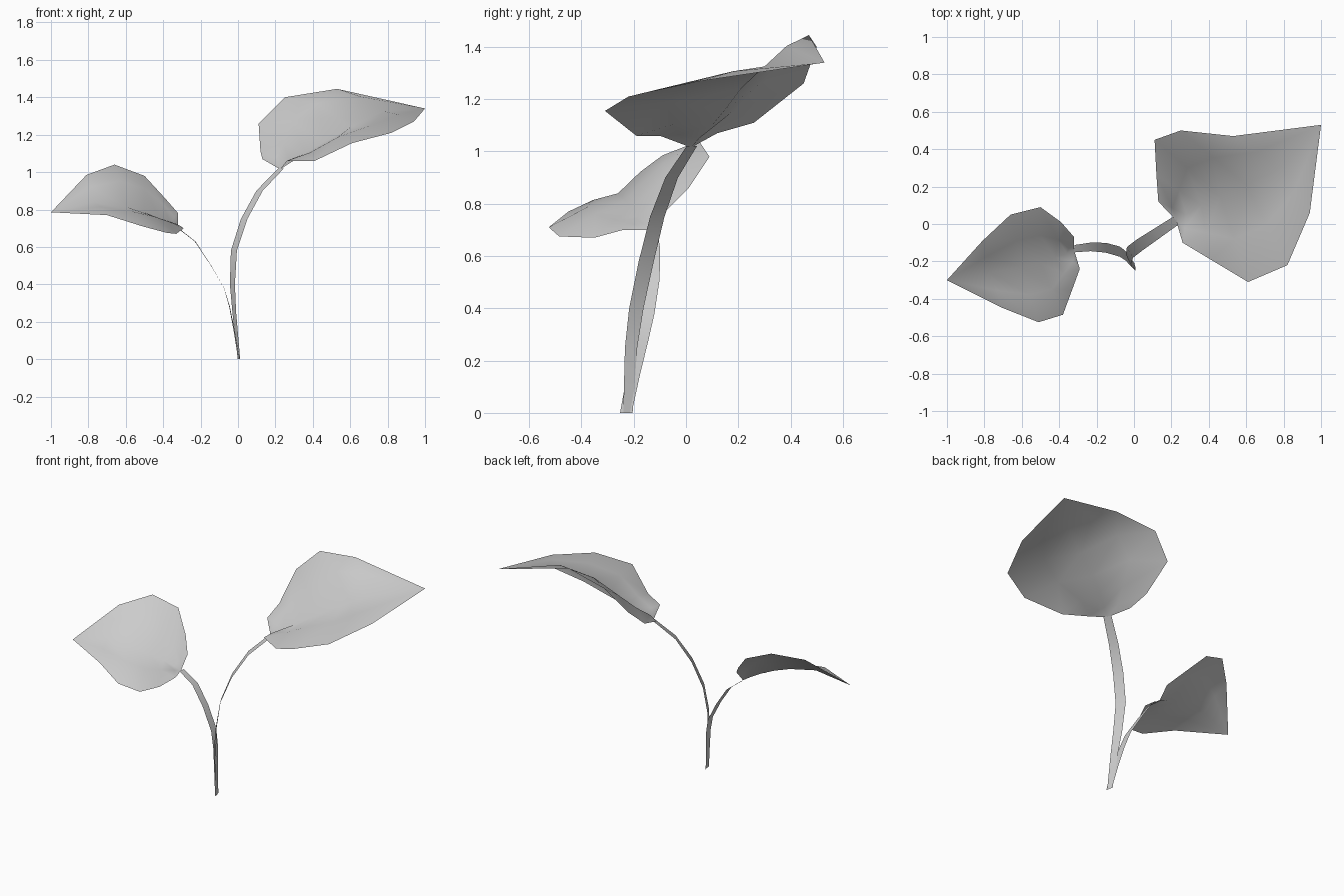
import bpy
import bmesh
import math
from mathutils import Vector

default_cube = bpy.data.objects.get("Cube")
if default_cube:
    bpy.data.objects.remove(default_cube, do_unlink=True)


def make_material(name, colour):
    material = bpy.data.materials.new(name)
    material.use_nodes = True
    material.diffuse_color = colour
    material.node_tree.nodes["Principled BSDF"].inputs["Base Color"].default_value = colour
    return material


plant_grey = make_material("plant grey", (0.6, 0.6, 0.6, 1))


def finish(name, bm):
    """Turn a bmesh into a smooth-shaded object."""
    mesh = bpy.data.meshes.new(name)
    bm.normal_update()
    bm.to_mesh(mesh)
    bm.free()
    mesh.materials.append(plant_grey)
    for polygon in mesh.polygons:
        polygon.use_smooth = True
    part = bpy.data.objects.new(name, mesh)
    bpy.context.collection.objects.link(part)
    return part


def make_leaf(name, base, tip, back_rim, midrib, front_rim, back_bulge, front_bulge):
    """Span a blade between a midrib and two rims, closed by a base and a tip."""
    bm = bmesh.new()
    base_vert, tip_vert = bm.verts.new(base), bm.verts.new(tip)

    def halfway(rim, bulge):
        between = []
        for i, (rib_point, rim_point) in enumerate(zip(midrib, rim)):
            point = Vector(rib_point).lerp(Vector(rim_point), 0.5)
            # the blade swells most in its middle and flattens at the base
            point.z += bulge * math.sin(math.pi * (i + 0.5) / len(rim))
            between.append(point)
        return between

    rows = [front_rim, halfway(front_rim, front_bulge), midrib,
            halfway(back_rim, back_bulge), back_rim]
    grid = [[bm.verts.new(point) for point in row] for row in rows]
    for near, far in zip(grid, grid[1:]):
        bm.faces.new((base_vert, near[0], far[0]))
        for i in range(len(near) - 1):
            bm.faces.new((near[i], near[i + 1], far[i + 1], far[i]))
        bm.faces.new((near[-1], tip_vert, far[-1]))
    bmesh.ops.recalc_face_normals(bm, faces=bm.faces)
    if sum(face.normal.z * face.calc_area() for face in bm.faces) < 0:
        bmesh.ops.reverse_faces(bm, faces=bm.faces)
    return finish(name, bm)


def make_stem(name, path, turns, widths, swell):
    """Sweep a flat ribbon along a path; its width turns away from the y axis."""
    bm = bmesh.new()
    pairs = []
    for i, point in enumerate(path):
        along = i / (len(path) - 1)
        width = widths[0] + (widths[1] - widths[0]) * along
        width += swell * math.sin(math.pi * along)
        angle = math.radians(turns[0] + (turns[1] - turns[0]) * along)
        side = Vector((-math.sin(angle), math.cos(angle), 0)) * width / 2
        centre = Vector(point)
        pairs.append((bm.verts.new(centre - side), bm.verts.new(centre + side)))
    for low, high in zip(pairs, pairs[1:]):
        bm.faces.new((low[0], low[1], high[1], high[0]))
    return finish(name, bm)


# Large leaf on the upper stem
make_leaf(
    "large_leaf", base=(.225, .02, 1.015), tip=(1, .53, 1.34),
    back_rim=[(.13, .12, 1.07), (.12, .26, 1.11), (.11, .45, 1.26),
              (.25, .5, 1.4), (.53, .47, 1.445)],
    midrib=[(.28, .05, 1.05), (.36, .1, 1.1), (.46, .15, 1.16),
            (.6, .21, 1.24), (.78, .3, 1.325)],
    front_rim=[(.26, -.1, 1.06), (.41, -.19, 1.06), (.61, -.31, 1.155),
               (.82, -.22, 1.21), (.94, .06, 1.27)],
    back_bulge=.06, front_bulge=.03)

# Small leaf on the lower stem
make_leaf(
    "small_leaf", base=(-.32, -.14, .7), tip=(-1, -.3, .785),
    back_rim=[(-.32, -.07, .78), (-.39, .01, .86), (-.5, .09, .98),
              (-.66, .05, 1.04), (-.81, -.09, .985)],
    midrib=[(-.36, -.155, .725), (-.42, -.18, .755), (-.5, -.21, .785),
            (-.6, -.23, .815), (-.77, -.26, .84)],
    front_rim=[(-.29, -.24, .7), (-.33, -.35, .67), (-.38, -.485, .675),
               (-.51, -.525, .71), (-.7, -.45, .77)],
    back_bulge=.03, front_bulge=.03)

# Flat stems rising from a shared root
make_stem(
    "large_stem",
    [(.005, -.222, 0), (-.02, -.21, .25), (-.03, -.19, .4), (-.022, -.152, .58),
     (.033, -.11, .75), (.115, -.055, .9), (.23, .022, 1.02)],
    turns=(20, 38), widths=(.038, .05), swell=.022)
make_stem(
    "small_stem",
    [(.005, -.23, 0), (-.02, -.2, .15), (-.045, -.17, .28), (-.075, -.148, .38),
     (-.15, -.127, .51), (-.23, -.122, .63), (-.32, -.132, .7)],
    turns=(10, -8), widths=(.045, .04), swell=.012)
